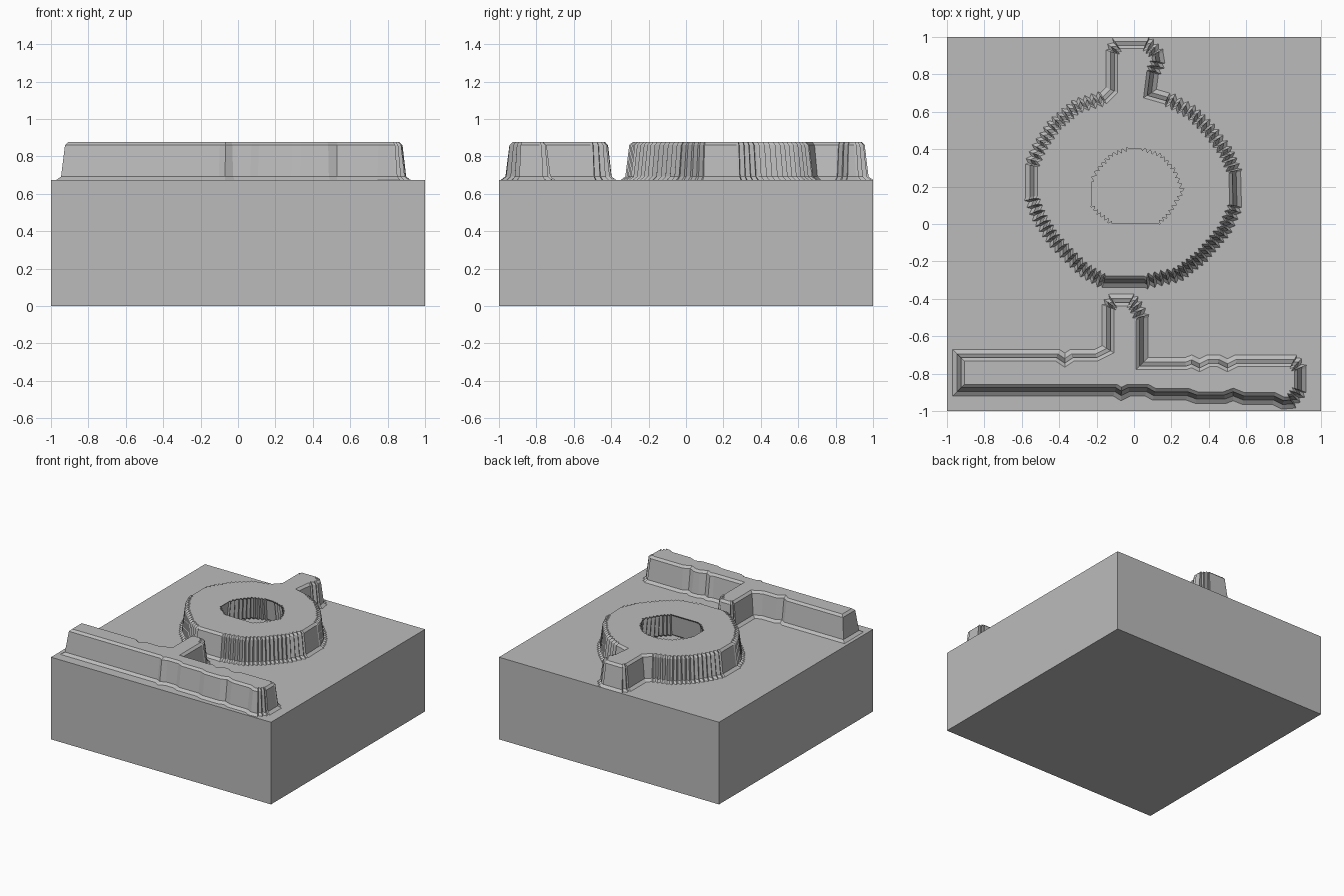
import bpy, bmesh
from mathutils import Vector

cube = bpy.data.objects.get("Cube")
if cube:
    bpy.data.objects.remove(cube, do_unlink=True)

BASE_TOP = 0.675
# Wall section of the relief: inset from the foot outline, height
WALL = [(0, BASE_TOP), (0.024, 0.692), (0.045, 0.86), (0.063, 0.877)]

grey = bpy.data.materials.new("plain grey")
grey.use_nodes = True
colour = (0.5, 0.5, 0.5, 1)
grey.diffuse_color = colour
grey.node_tree.nodes["Principled BSDF"].inputs["Base Color"].default_value = colour


def add_object(name, bm):
    bmesh.ops.recalc_face_normals(bm, faces=bm.faces)
    mesh = bpy.data.meshes.new(name)
    bm.to_mesh(mesh)
    bm.free()
    mesh.materials.append(grey)
    obj = bpy.data.objects.new(name, mesh)
    bpy.context.collection.objects.link(obj)
    return obj


def left_normal(a, b):
    d = (b - a).normalized()
    return Vector((-d.y, d.x))


def inset(points, dist):
    """Mitred offset towards the left of the outline."""
    out = []
    for i, p in enumerate(points):
        n1 = left_normal(points[i - 1], p)
        n2 = left_normal(p, points[(i + 1) % len(points)])
        out.append(p + (n1 + n2) * dist / (1 + n1.dot(n2)))
    return out


def stepped(points, base, step=0.036, depth=0.011):
    """Add small stair ribs along the slanting stretches of an outline."""
    out = []
    for i, p in enumerate(points):
        j = (i + 1) % len(points)
        out.append(p)
        d = base[j] - base[i]
        if min(abs(d.x), abs(d.y)) < 0.035:
            continue
        n = left_normal(base[i], base[j])
        count = max(1, round(d.length / step))
        for k in range(count):
            for t, side in ((0.3, -1), (0.7, 1)):
                out.append(p.lerp(points[j], (k + t) / count) + n * side * depth)
    return out


def relief(name, outlines):
    """Raised shape with sloping walls; outlines keep the material on their left."""
    bm = bmesh.new()
    rim = []
    for outline in outlines:
        base = [Vector(p) for p in outline]
        rings = []
        for dist, z in WALL:
            loop = stepped(inset(base, dist), base)
            rings.append([bm.verts.new((p.x, p.y, z)) for p in loop])
        n = len(rings[0])
        for low, high in zip(rings, rings[1:]):
            for i in range(n):
                j = (i + 1) % n
                bm.faces.new((low[i], low[j], high[j], high[i]))
        rim += [bm.edges.get((rings[-1][i], rings[-1][(i + 1) % n])) for i in range(n)]
    cap = bmesh.ops.triangle_fill(bm, edges=rim, use_beauty=True, normal=(0, 0, 1))
    flat = [f for f in cap["geom"] if isinstance(f, bmesh.types.BMFace)]
    inner = list({e for f in flat for e in f.edges} - set(rim))
    # Leave the top as clean flat regions where there is no hole
    if len(outlines) == 1:
        bmesh.ops.dissolve_edges(bm, edges=inner, use_verts=False)
    return add_object(name, bm)


# Block
bm = bmesh.new()
bmesh.ops.create_cube(bm, size=1)
bmesh.ops.scale(bm, vec=(2, 2, BASE_TOP), verts=bm.verts)
bmesh.ops.translate(bm, vec=(0, 0, BASE_TOP / 2), verts=bm.verts)
add_object("block", bm)

# Ring with a stem at the back
stem = [(0.12, 0.72), (0.13, 0.8), (0.165, 0.86), (0.155, 0.92), (0.08, 1),
        (-0.1, 1), (-0.15, 0.93), (-0.15, 0.73)]
ring_edge = [(-0.18, 0.7), (-0.32, 0.66), (-0.45, 0.55), (-0.53, 0.43), (-0.58, 0.32),
             (-0.58, 0.14), (-0.54, 0.03), (-0.45, -0.11), (-0.29, -0.27), (-0.17, -0.34),
             (0.06, -0.34), (0.25, -0.3), (0.38, -0.2), (0.51, -0.05), (0.575, 0.09),
             (0.57, 0.28), (0.52, 0.4), (0.43, 0.52), (0.33, 0.62), (0.19, 0.7)]
hole = [(-0.14, -0.06), (-0.24, 0.02), (-0.29, 0.08), (-0.29, 0.24), (-0.25, 0.32),
        (-0.16, 0.42), (-0.04, 0.465), (0.05, 0.465), (0.18, 0.42), (0.27, 0.32),
        (0.33, 0.17), (0.23, 0.01), (0.15, -0.06)]
relief("raised_ring", [stem + ring_edge, hole[::-1]])

# Long bar with a short upright
bar_front = [(-0.97, -0.92), (-0.11, -0.92), (-0.07, -0.945), (-0.02, -0.92), (0.06, -0.92),
             (0.1, -0.942), (0.28, -0.942), (0.33, -0.96), (0.49, -0.96), (0.53, -0.945),
             (0.58, -0.965), (0.74, -0.965), (0.79, -0.99), (0.85, -0.985), (0.92, -0.9)]
bar_back = [(0.92, -0.77), (0.87, -0.7), (0.54, -0.7), (0.5, -0.72), (0.46, -0.7),
            (0.39, -0.7), (0.35, -0.72), (0.31, -0.7), (0.27, -0.715), (0.075, -0.715)]
upright = [(0.075, -0.5), (0.04, -0.43), (0, -0.375), (-0.12, -0.375), (-0.17, -0.43), (-0.17, -0.65),
           (-0.21, -0.67), (-0.34, -0.67), (-0.37, -0.69), (-0.4, -0.67), (-0.97, -0.67)]
relief("raised_bar", [bar_front + bar_back + upright])
